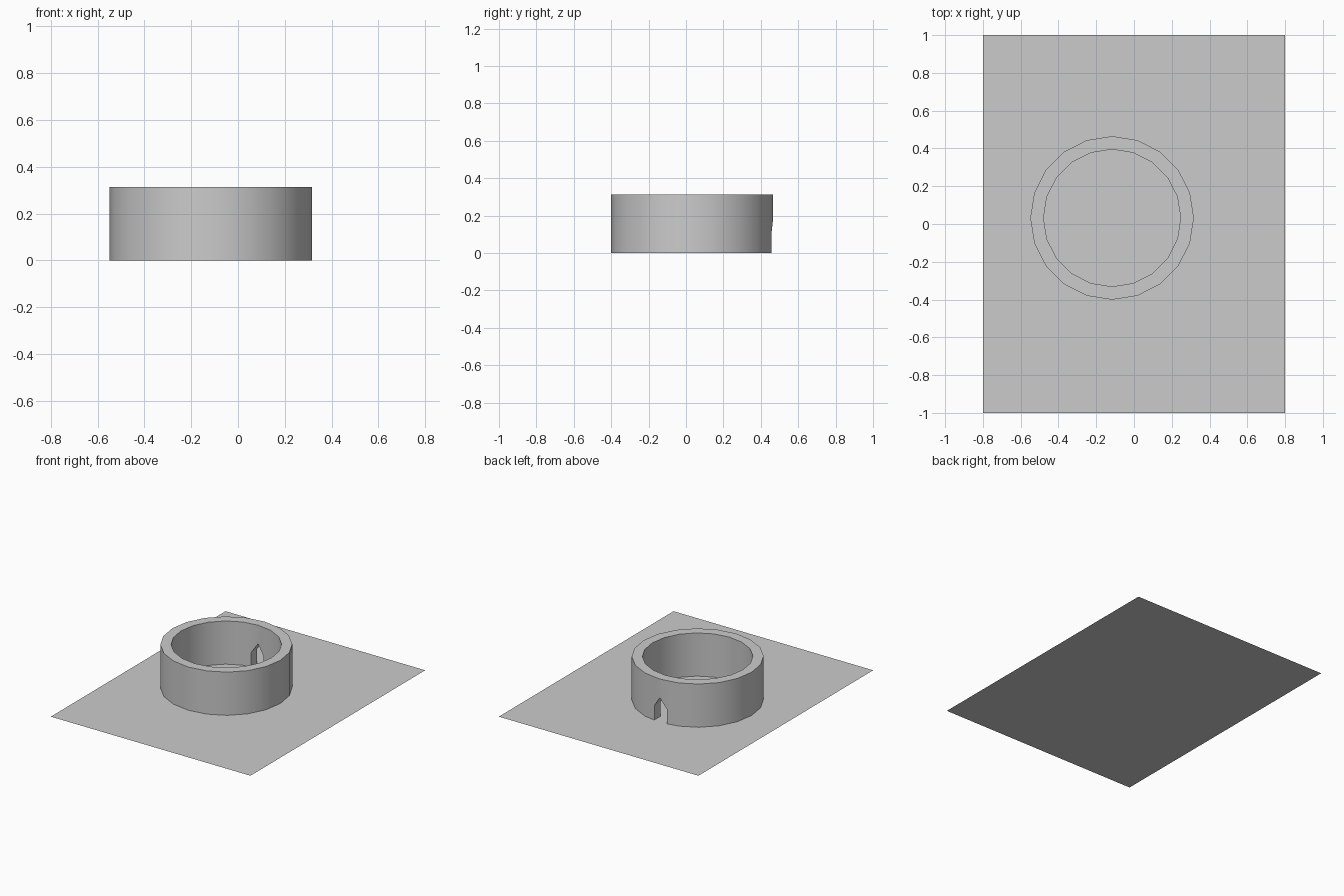
import bpy
import bmesh
from math import radians, sin, cos

cube = bpy.data.objects.get("Cube")
if cube:
    bpy.data.objects.remove(cube, do_unlink=True)

CENTRE = (-0.116, 0.032, 0)

grey = bpy.data.materials.new("plain grey")
grey.use_nodes = True
colour = (0.6, 0.6, 0.6, 1)
grey.diffuse_color = colour
grey.node_tree.nodes["Principled BSDF"].inputs["Base Color"].default_value = colour


def make_object(name, bm, location=(0, 0, 0)):
    bmesh.ops.recalc_face_normals(bm, faces=bm.faces)
    mesh = bpy.data.meshes.new(name)
    bm.to_mesh(mesh)
    bm.free()
    mesh.materials.append(grey)
    obj = bpy.data.objects.new(name, mesh)
    obj.location = location
    bpy.context.collection.objects.link(obj)
    return obj


def extrude_profile(bm, points, offset):
    face = bm.faces.new([bm.verts.new(p) for p in points])
    result = bmesh.ops.extrude_face_region(bm, geom=[face])
    moved = [v for v in result["geom"] if isinstance(v, bmesh.types.BMVert)]
    bmesh.ops.translate(bm, verts=moved, vec=offset)


# Flat ground sheet
bm = bmesh.new()
bm.faces.new([bm.verts.new((x, y, 0)) for x, y in ((-0.8, -1), (0.8, -1), (0.8, 1), (-0.8, 1))])
make_object("ground_sheet", bm)

# Round wall: a rectangular section for each step, bridged into a ring
SIDES, OUTER, INNER, HEIGHT = 20, 0.433, 0.363, 0.313
bm = bmesh.new()
section = ((OUTER, 0), (OUTER, HEIGHT), (INNER, HEIGHT), (INNER, 0))
rings = []
for i in range(SIDES):
    a = radians(360 * i / SIDES)
    rings.append([bm.verts.new((r * cos(a), r * sin(a), z)) for r, z in section])
for i, ring in enumerate(rings):
    after = rings[(i + 1) % SIDES]
    for j in range(4):
        k = (j + 1) % 4
        bm.faces.new((ring[j], after[j], after[k], ring[k]))
wall = make_object("round_wall", bm, CENTRE)

# Pointed doorway cut through the back of the wall
HALF, JAMB, PEAK = 0.05, 0.105, 0.178
bm = bmesh.new()
outline = ((-HALF, -0.1), (HALF, -0.1), (HALF, JAMB), (0, PEAK), (-HALF, JAMB))
extrude_profile(bm, [(x, 0.25, z) for x, z in outline], (0, 0.3, 0))
cutter = make_object("doorway_cutter", bm, CENTRE)
cutter.hide_render = True
cutter.hide_viewport = True

cut = wall.modifiers.new("doorway", "BOOLEAN")
cut.operation = "DIFFERENCE"
cut.solver = "EXACT"
cut.object = cutter

# Bake the doorway and smooth the curved sides
bpy.context.view_layer.update()
bpy.ops.object.select_all(action="DESELECT")
wall.select_set(True)
bpy.context.view_layer.objects.active = wall
bpy.ops.object.modifier_apply(modifier=cut.name)
bpy.data.objects.remove(cutter, do_unlink=True)
bpy.ops.object.shade_smooth_by_angle(angle=radians(30))
